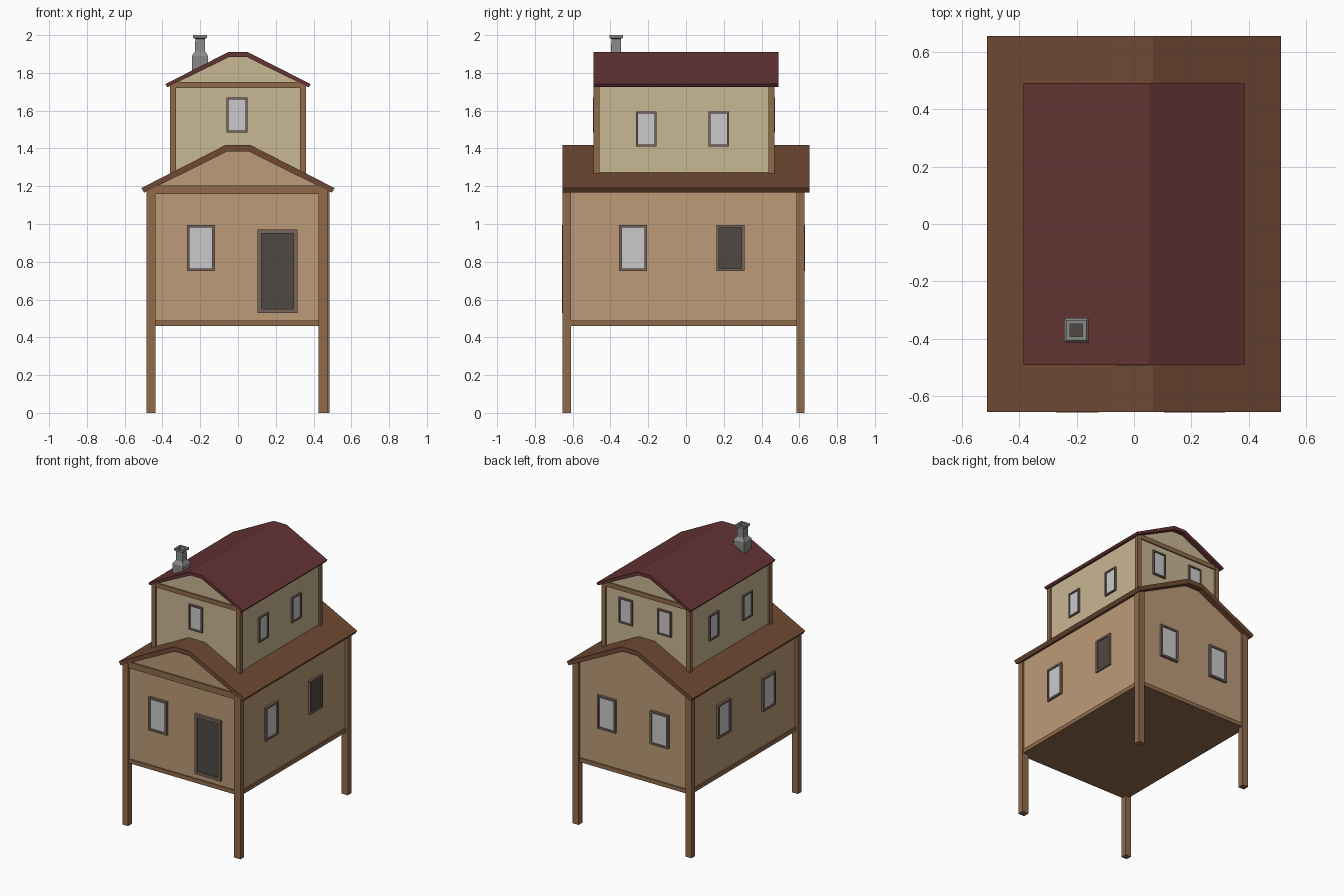
import bpy, bmesh, math
from mathutils import Matrix, Vector

if "Cube" in bpy.data.objects:
    bpy.data.objects.remove(bpy.data.objects["Cube"])


def material(name, r, g, b):
    lin = [((c / 255 + 0.055) / 1.055) ** 2.4 for c in (r, g, b)]
    m = bpy.data.materials.new(name)
    m.diffuse_color = (*lin, 1)
    m.use_nodes = True
    m.node_tree.nodes["Principled BSDF"].inputs["Base Color"].default_value = m.diffuse_color
    return m


WALL = material("tan_wall", 188, 155, 120)
CREAM = material("cream_wall", 201, 183, 148)
TIMBER = material("timber", 144, 107, 76)
BROWN = material("brown_roof", 112, 73, 51)
RED = material("red_roof", 100, 51, 51)
FRAME = material("frame", 121, 101, 90)
GLASS = material("pale_glass", 202, 202, 202)
DARK = material("dark_panel", 80, 73, 69)
STONE = material("chimney_stone", 136, 138, 135)


def finish(name, bm, *mats):
    bmesh.ops.recalc_face_normals(bm, faces=bm.faces[:])
    me = bpy.data.meshes.new(name)
    bm.to_mesh(me)
    bm.free()
    for m in mats:
        me.materials.append(m)
    ob = bpy.data.objects.new(name, me)
    bpy.context.collection.objects.link(ob)
    return ob


def box(name, x0, x1, y0, y1, z0, z1, mat):
    bm = bmesh.new()
    size = Matrix.Diagonal((x1 - x0, y1 - y0, z1 - z0, 1))
    mid = Vector((x0 + x1, y0 + y1, z0 + z1)) / 2
    bmesh.ops.create_cube(bm, size=1, matrix=Matrix.Translation(mid) @ size)
    return finish(name, bm, mat)


def extrude_profile(name, half, y0, y1, mat):
    """Mirror a left-half x/z profile with both ends on show and extrude it along y."""
    bm = bmesh.new()
    f = bm.faces.new([bm.verts.new((x, y0, z)) for x, z in half])
    r = bmesh.ops.extrude_face_region(bm, geom=[f])
    bmesh.ops.translate(bm, vec=(0, y1 - y0, 0),
                        verts=[v for v in r["geom"] if isinstance(v, bmesh.types.BMVert)])
    return finish(name, bm, mat)


def mirrored(pts):
    return pts + [(-x, z) for x, z in reversed(pts)]


def roof(name, outer, inner, y0, y1, mat):
    extrude_profile(name, mirrored(outer) + mirrored(inner)[::-1], y0, y1, mat)


def panel(name, side, x, y, z0, z1, width, fill, border=0.02):
    """Framed window or door: box with inset, recessed front face."""
    turn = {"front": 0, "right": 90, "back": 180, "left": -90}[side]
    bm = bmesh.new()
    bmesh.ops.create_cube(bm, size=1, matrix=Matrix.Diagonal((width, 0.04, z1 - z0, 1)))
    bm.normal_update()
    front = [f for f in bm.faces if f.normal.y < -0.9]
    bmesh.ops.inset_region(bm, faces=front, thickness=border, depth=0)
    pane = bmesh.ops.extrude_face_region(bm, geom=front)
    bmesh.ops.delete(bm, geom=front, context="FACES_ONLY")
    bmesh.ops.translate(bm, vec=(0, 0.008, 0),
                        verts=[v for v in pane["geom"] if isinstance(v, bmesh.types.BMVert)])
    for f in pane["geom"]:
        if isinstance(f, bmesh.types.BMFace):
            f.material_index = 1
    # x, y mark the outermost plane of the frame
    bmesh.ops.translate(bm, vec=(0, 0.02, 0), verts=bm.verts[:])
    bmesh.ops.transform(bm, verts=bm.verts[:], matrix=Matrix.Translation((x, y, (z0 + z1) / 2))
                        @ Matrix.Rotation(math.radians(turn), 4, "Z"))
    finish(name, bm, FRAME, fill)


# Lower storey: walls, floor, roof
extrude_profile("lower_walls", mirrored([(-0.462, 0.47), (-0.462, 1.19), (-0.06, 1.39)]),
                -0.637, 0.612, WALL)
box("floor", -0.47, 0.47, -0.645, 0.62, 0.46, 0.49, TIMBER)
box("front_tie_beam", -0.47, 0.47, -0.648, -0.61, 1.16, 1.205, TIMBER)
roof("lower_roof", [(-0.512, 1.19), (-0.066, 1.418)], [(-0.496, 1.166), (-0.058, 1.384)],
     -0.654, 0.654, BROWN)

# Tall corner posts
for n, x0 in (("left", -0.484), ("right", 0.433)):
    for d, y0 in (("front", -0.653), ("back", 0.584)):
        w = -0.007 if (n, d) == ("right", "front") else 0
        box(f"{d}_{n}_post", x0 + w, x0 + 0.047 + (0.004 if n == "right" else 0) + w,
            y0, y0 + 0.044, 0, 1.19, TIMBER)

# Upper storey: walls, roof, posts, tie beams
extrude_profile("upper_walls", mirrored([(-0.348, 1.22), (-0.348, 1.745), (-0.045, 1.888)]),
                -0.477, 0.456, CREAM)
roof("upper_roof", [(-0.385, 1.74), (-0.052, 1.91)], [(-0.374, 1.724), (-0.045, 1.885)],
     -0.49, 0.49, RED)
for n, x0 in (("left", -0.36), ("right", 0.328)):
    for d, y0 in (("front", -0.489), ("back", 0.437)):
        box(f"upper_{d}_{n}_post", x0, x0 + 0.032, y0, y0 + 0.031, 1.21, 1.74, TIMBER)
box("upper_front_beam", -0.35, 0.35, -0.486, -0.46, 1.72, 1.753, TIMBER)
box("upper_back_beam", -0.35, 0.35, 0.44, 0.465, 1.72, 1.753, TIMBER)

# Door and lower windows
panel("door", "front", 0.21, -0.656, 0.53, 0.97, 0.212, DARK, 0.03)
LOW = [("front", -0.197, -0.656, GLASS), ("right", 0.476, -0.28, GLASS),
       ("right", 0.476, 0.235, DARK), ("left", -0.478, 0.23, GLASS),
       ("left", -0.478, -0.29, GLASS), ("back", -0.22, 0.63, GLASS), ("back", 0.21, 0.63, GLASS)]
for i, (s, x, y, m) in enumerate(LOW):
    panel(f"lower_window_{s}_{i}", s, x, y, 0.75, 0.995, 0.148, m)

# Upper windows, higher on the gable ends
UP = [("front", -0.005, -0.492), ("right", 0.36, -0.21), ("right", 0.36, 0.173),
      ("left", -0.36, 0.18), ("left", -0.36, -0.21), ("back", -0.15, 0.471), ("back", 0.165, 0.471)]
for i, (s, x, y) in enumerate(UP):
    z = 1.485 if s in ("front", "back") else 1.41
    panel(f"upper_window_{s}_{i}", s, x, y, z, z + 0.185, 0.11, GLASS, 0.015)

# Chimney: stacked square sections ending in a dark flue hole
bm = bmesh.new()
rings = []
for h, z in ((0.043, 1.76), (0.043, 1.89), (0.027, 1.913), (0.025, 1.98),
             (0.036, 1.985), (0.036, 2.0), (0.022, 2.0), (0.022, 1.97)):
    rings.append([bm.verts.new((-0.201 + h * a, -0.37 + h * b, z))
                  for a, b in ((-1, -1), (1, -1), (1, 1), (-1, 1))])
for lo, hi in zip(rings, rings[1:]):
    for k in range(4):
        bm.faces.new((lo[k], lo[(k + 1) % 4], hi[(k + 1) % 4], hi[k]))
bm.faces.new(rings[0][::-1])
bm.faces.new(rings[-1]).material_index = 1
finish("chimney", bm, STONE, DARK)
